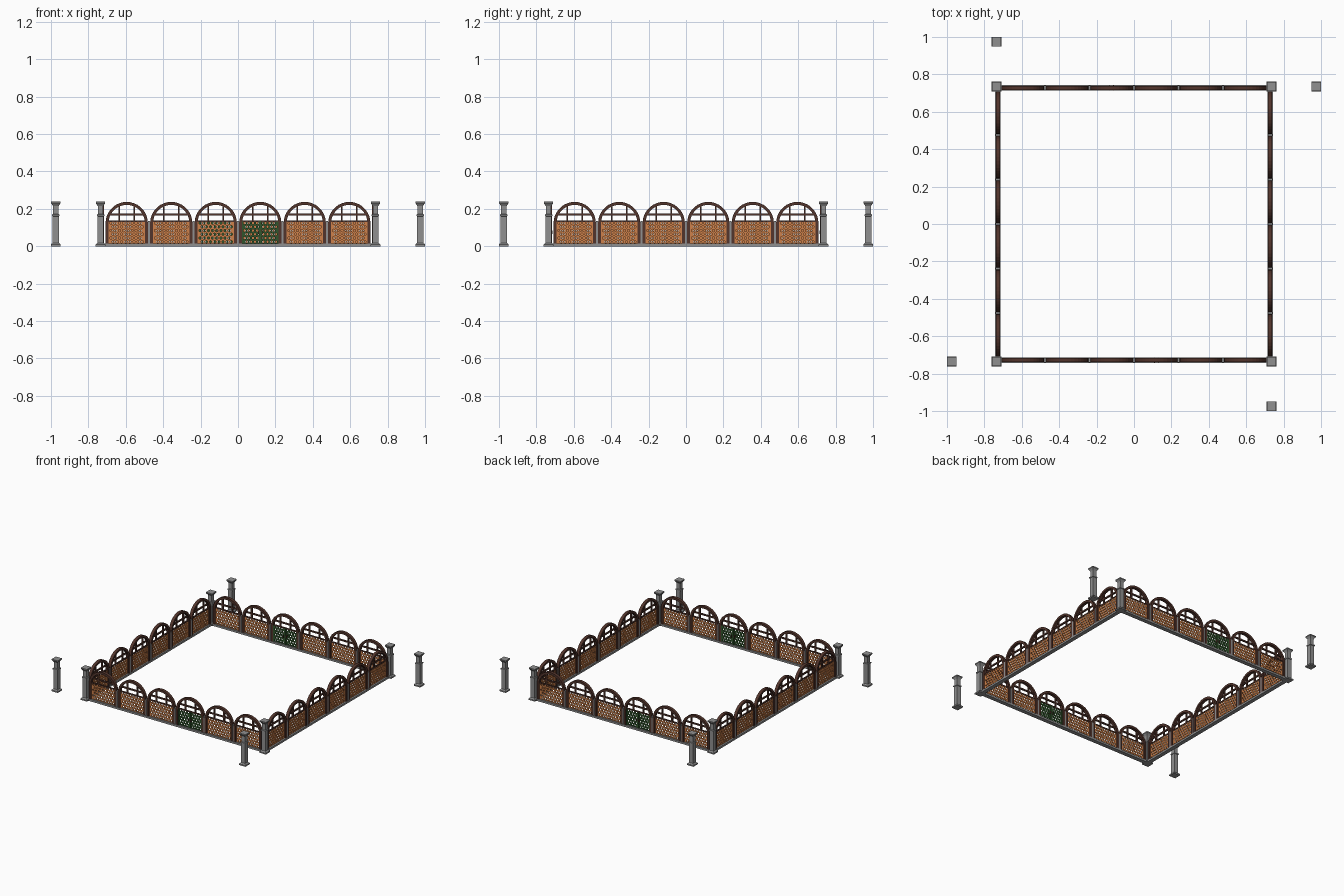
import bpy, bmesh
from math import pi, cos, sin
from mathutils import Matrix, Vector

if "Cube" in bpy.data.objects:
    bpy.data.objects.remove(bpy.data.objects["Cube"])

WALL, POST, FAR, BAY = 0.728, 0.735, 0.974, 0.238


def material(name, rgb):
    m = bpy.data.materials.new(name)
    m.diffuse_color = (*rgb, 1)
    m.use_nodes = True
    m.node_tree.nodes["Principled BSDF"].inputs["Base Color"].default_value = m.diffuse_color
    return m


STONE = material("stone", (0.28, 0.28, 0.28))
WOOD = material("dark_wood", (0.085, 0.035, 0.025))
ORANGE = material("orange_lattice", (0.62, 0.22, 0.07))
GREEN = material("green_lattice", (0.03, 0.09, 0.025))


def finish(bm, name, mat):
    bmesh.ops.recalc_face_normals(bm, faces=bm.faces)
    me = bpy.data.meshes.new(name)
    bm.to_mesh(me)
    bm.free()
    me.materials.append(mat)
    return me


def box(bm, x0, x1, y0, y1, z0, z1):
    m = Matrix.Translation(((x0 + x1) / 2, (y0 + y1) / 2, (z0 + z1) / 2))
    bmesh.ops.create_cube(bm, size=1, matrix=m @ Matrix.Diagonal((x1 - x0, y1 - y0, z1 - z0, 1)))


def place(me, name, matrix):
    ob = bpy.data.objects.new(name, me)
    bpy.context.collection.objects.link(ob)
    ob.matrix_world = matrix
    return ob


def post_mesh():
    # square profile lofted up: plinth, shaft, collar, flared capital
    bm = bmesh.new()
    prof = [(0.026, 0), (0.026, 0.01), (0.019, 0.016), (0.0165, 0.018), (0.0165, 0.16),
            (0.020, 0.162), (0.020, 0.170), (0.0145, 0.172), (0.0145, 0.214),
            (0.018, 0.220), (0.025, 0.230), (0.025, 0.238)]
    rings = [[bm.verts.new((sx * r, sy * r, z)) for sx, sy in ((1, 1), (-1, 1), (-1, -1), (1, -1))]
             for r, z in prof]
    for a, b in zip(rings, rings[1:]):
        for i in range(4):
            j = (i + 1) % 4
            bm.faces.new((a[i], a[j], b[j], b[i]))
    bm.faces.new(rings[0])
    bm.faces.new(rings[-1])
    return finish(bm, "post", STONE)


def arch_mesh():
    # round-headed frame: legs plus half ring, swept rectangle
    bm = bmesh.new()
    n, zc, ro, ri, d = 18, 0.124, 0.113, 0.097, 0.011
    path = [(1, 0, 0.012)] + [(cos(pi * i / n), sin(pi * i / n), zc) for i in range(n + 1)] + [(-1, 0, 0.012)]
    rings = [[bm.verts.new((c * r, y, z + s * r)) for r, y in ((ro, -d), (ro, d), (ri, d), (ri, -d))]
             for c, s, z in path]
    for a, b in zip(rings, rings[1:]):
        for i in range(4):
            j = (i + 1) % 4
            bm.faces.new((a[i], a[j], b[j], b[i]))
    bm.faces.new(rings[0])
    bm.faces.new(rings[-1])
    return finish(bm, "arch", WOOD)


def bars_mesh():
    # crossing bars inside the arch head
    bm = bmesh.new()
    for x in (-0.04, 0.04):
        box(bm, x - 0.005, x + 0.005, -0.005, 0.005, 0.13, 0.216)
    box(bm, -0.092, 0.092, -0.005, 0.005, 0.165, 0.175)
    return finish(bm, "arch_bars", WOOD)


def lattice_mesh(mat, name):
    # staggered tiles, each with a hexagonal hole, given thickness
    bm = bmesh.new()
    cols, rows, x0, x1, z0, z1 = 9, 6, -0.1, 0.1, 0.014, 0.134
    p, h, r = (x1 - x0) / cols, (z1 - z0) / rows, 0.0072

    def vert(x, z):
        return bm.verts.new((x, 0, z))

    def quad(a, b, c, e):
        bm.faces.new((vert(a, c), vert(b, c), vert(b, e), vert(a, e)))

    for k in range(rows):
        za, zb = z0 + k * h, z0 + (k + 1) * h
        start = x0 + p * (0.25 if k % 2 else 0.75)
        quad(x0, start, za, zb)
        quad(start + (cols - 1) * p, x1, za, zb)
        for c in range(cols - 1):
            a = start + c * p
            mx, mz = a + p / 2, (za + zb) / 2
            outer = [vert(*q) for q in ((a + p, zb), (mx, zb), (a, zb), (a, za), (mx, za), (a + p, za))]
            inner = [vert(mx + r * cos(pi / 6 + i * pi / 3), mz + r * sin(pi / 6 + i * pi / 3)) for i in range(6)]
            for i in range(6):
                j = (i + 1) % 6
                bm.faces.new((outer[i], outer[j], inner[j], inner[i]))
    bmesh.ops.remove_doubles(bm, verts=bm.verts, dist=1e-5)
    ext = bmesh.ops.extrude_face_region(bm, geom=bm.faces[:], use_keep_orig=True)
    for v in ext["geom"]:
        if isinstance(v, bmesh.types.BMVert):
            v.co.y += 0.006
    for v in bm.verts:
        v.co.y -= 0.003
    return finish(bm, name, mat)


def simple(name, mat, *boxes):
    bm = bmesh.new()
    for b in boxes:
        box(bm, *b)
    return finish(bm, name, mat)


post, arch, bars = post_mesh(), arch_mesh(), bars_mesh()
lattice = lattice_mesh(ORANGE, "lattice_panel")
gate = lattice_mesh(GREEN, "gate_panel")
mullion = simple("mullion", STONE, (-0.005, 0.005, -0.012, 0.012, 0.01, 0.135))
rail = simple("base_rail", STONE, (-POST, POST, -0.016, 0.014, 0.0, 0.014))
top_rail = simple("panel_rail", WOOD, (-0.1, 0.1, -0.005, 0.005, 0.131, 0.138))
stile = simple("gate_stile", GREEN, (-0.006, 0.006, -0.007, 0.007, 0.014, 0.134),
               (-0.1, -0.092, -0.007, 0.007, 0.014, 0.134), (0.092, 0.1, -0.007, 0.007, 0.014, 0.134))
handle = simple("gate_handle", WOOD, (-0.012, -0.008, -0.014, 0.014, 0.065, 0.085),
                (0.008, 0.012, -0.014, 0.014, 0.065, 0.085))

# four sides by quarter turns; gates on the front and back
for s, side in enumerate(("front", "right", "back", "left")):
    R = Matrix.Rotation(s * pi / 2, 4, 'Z')

    def put(me, label, x, y=-WALL):
        place(me, f"{side}_{label}", R @ Matrix.Translation((x, y, 0)))

    put(post, "corner_post", POST, -POST)
    put(post, "outlying_post", POST, -FAR)
    put(rail, "base_rail", 0)
    for i in range(6):
        x = (i - 2.5) * BAY
        is_gate = i == 3 and s % 2 == 0
        put(arch, f"arch_{i}", x)
        put(bars, f"arch_bars_{i}", x)
        put(top_rail, f"panel_rail_{i}", x)
        put(gate if is_gate else lattice, f"panel_{i}", x)
        if is_gate:
            put(stile, "gate_stile", x)
            put(handle, "gate_handle", x)
        if i:
            put(mullion, f"mullion_{i}", x - BAY / 2)
